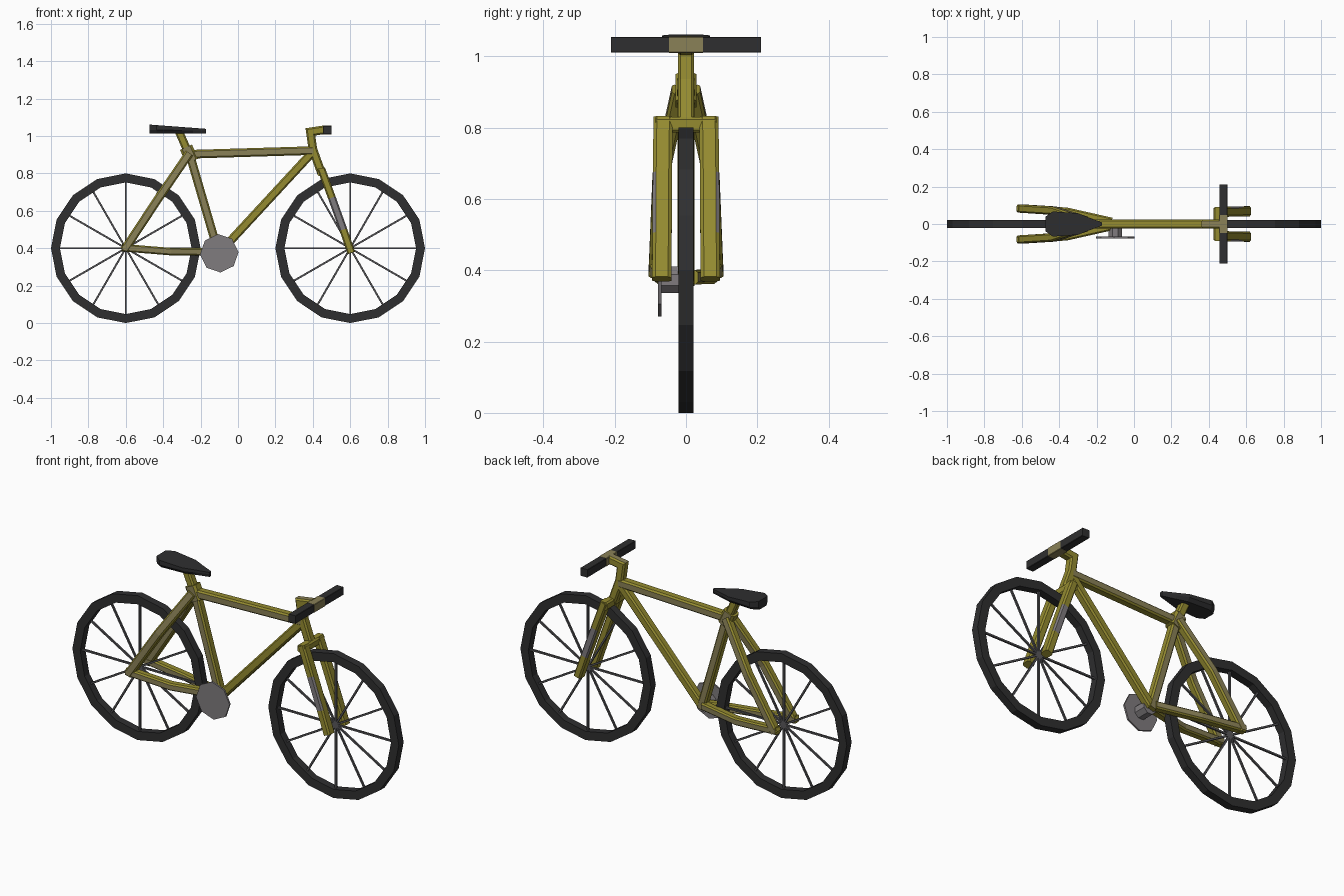
import bpy, bmesh, math
from mathutils import Vector

if "Cube" in bpy.data.objects:
    bpy.data.objects.remove(bpy.data.objects["Cube"])


def material(name, rgb):
    m = bpy.data.materials.new(name)
    m.diffuse_color = (*rgb, 1)
    m.use_nodes = True
    m.node_tree.nodes["Principled BSDF"].inputs["Base Color"].default_value = m.diffuse_color
    return m


YELLOW = material("mustard_yellow", (0.30, 0.26, 0.03))
OLIVE = material("worn_olive", (0.255, 0.22, 0.095))
GREY = material("metal_grey", (0.215, 0.20, 0.21))
SPOKE = material("spoke_grey", (0.10, 0.098, 0.105))
BLACK = material("rubber_black", (0.028, 0.028, 0.029))


def finish(name, bm, mats, rule=None):
    bmesh.ops.recalc_face_normals(bm, faces=bm.faces)
    bm.normal_update()
    if rule:
        for f in bm.faces:
            f.material_index = rule(f)
    me = bpy.data.meshes.new(name)
    bm.to_mesh(me)
    bm.free()
    for m in mats:
        me.materials.append(m)
    ob = bpy.data.objects.new(name, me)
    bpy.context.collection.objects.link(ob)
    return ob


def sweep(bm, path, hy, hz, cut=0.65):
    """Chamfered box section along a path; hy = half width sideways, hz = in the wheel plane."""
    pts = [Vector(p) for p in path]
    prof = [(1, -cut), (1, cut), (cut, 1), (-cut, 1), (-1, cut), (-1, -cut), (-cut, -1), (cut, -1)]
    rings = []
    for i, p in enumerate(pts):
        a = (p - pts[i - 1]).normalized() if i else None
        b = (pts[i + 1] - p).normalized() if i < len(pts) - 1 else None
        t = ((a or b) + (b or a)).normalized()
        miter = 1 / max(0.5, t.dot(a or b))
        ref = Vector((1, 0, 0)) if abs(t.y) > 0.9 else Vector((0, 1, 0))
        side = (ref - t * ref.dot(t)).normalized()
        up = t.cross(side)
        rings.append([bm.verts.new(p + side * hy * u + up * hz * miter * v) for u, v in prof])
    for r, s in zip(rings, rings[1:]):
        for k in range(8):
            bm.faces.new((r[k], r[(k + 1) % 8], s[(k + 1) % 8], s[k]))
    bm.faces.new(rings[0])
    bm.faces.new(rings[-1])


def tube(name, path, hy, hz, mats, rule=None, mirror=False, cut=0.65):
    bm = bmesh.new()
    sweep(bm, path, hy, hz, cut)
    if mirror:
        sweep(bm, [(x, -y, z) for x, y, z in path], hy, hz, cut)
    return finish(name, bm, mats, rule)


def worn(f):
    return 1 if abs(f.normal.y) > 0.8 else 0


def wheel(name, cx):
    # tyre: 16 sided ring with square section
    bm = bmesh.new()
    rings = []
    for i in range(16):
        a = math.tau * i / 16
        rings.append([bm.verts.new((cx + r * math.cos(a), y, 0.4 + r * math.sin(a)))
                      for r, y in ((0.4, -0.021), (0.4, 0.021), (0.352, 0.021), (0.352, -0.021))])
    for i in range(16):
        r, s = rings[i], rings[(i + 1) % 16]
        for k in range(4):
            bm.faces.new((r[k], r[(k + 1) % 4], s[(k + 1) % 4], s[k]))
    finish(name + "_tyre", bm, [BLACK])
    # spokes: six thin rods across the wheel
    bm = bmesh.new()
    for i in range(6):
        a = math.pi * i / 6
        d = Vector((math.cos(a), 0, math.sin(a))) * 0.36
        c = Vector((cx, 0, 0.4))
        sweep(bm, [c - d, c + d], 0.005, 0.005, 0.9)
    finish(name + "_spokes", bm, [SPOKE])


wheel("rear_wheel", -0.6)
wheel("front_wheel", 0.6)

# main frame
FRAME = [YELLOW, OLIVE]
tube("top_tube", [(-0.27, 0, 0.902), (0.40, 0, 0.922)], 0.025, 0.023, FRAME, worn)
tube("seat_tube", [(-0.265, 0, 0.925), (-0.10, 0, 0.36)], 0.024, 0.023, FRAME, worn)
tube("down_tube", [(0.395, 0, 0.91), (-0.10, 0, 0.375)], 0.023, 0.023, [YELLOW])
tube("seat_lug", [(-0.245, 0, 0.865), (-0.278, 0, 0.94)], 0.03, 0.035, FRAME, worn)
tube("seat_post", [(-0.27, 0, 0.92), (-0.318, 0, 1.03)], 0.022, 0.022, [YELLOW])

# rear triangle
tube("seat_stays", [(-0.608, 0.083, 0.39), (-0.43, 0.072, 0.66), (-0.262, 0.018, 0.905)],
     0.022, 0.023, FRAME, worn, mirror=True)
tube("chain_stays", [(-0.62, 0.083, 0.403), (-0.36, 0.066, 0.382), (-0.12, 0.012, 0.38)],
     0.022, 0.020, FRAME, worn, mirror=True)

# fork and steering
tube("fork_legs", [(0.445, 0.064, 0.825), (0.502, 0.066, 0.67), (0.563, 0.067, 0.50), (0.606, 0.068, 0.375)],
     0.027, 0.021, [YELLOW, GREY],
     lambda f: 1 if 0.52 < f.calc_center_median().z < 0.65
     and f.normal.y * f.calc_center_median().y > 0.05 else 0, mirror=True)
tube("fork_crown", [(0.447, -0.085, 0.808), (0.447, 0.085, 0.808)], 0.022, 0.022, [YELLOW])
tube("head_tube", [(0.447, 0, 0.80), (0.400, 0, 0.93), (0.387, 0, 1.022), (0.465, 0, 1.034)],
     0.023, 0.023, FRAME, lambda f: 1 if f.normal.z > 0.8 else 0)
tube("bar_clamp", [(0.478, -0.047, 1.032), (0.478, 0.047, 1.032)], 0.023, 0.023, [OLIVE], cut=0.9)
for s, n in ((-1, "right_grip"), (1, "left_grip")):
    tube(n, [(0.478, 0.045 * s, 1.032), (0.478, 0.21 * s, 1.032)], 0.022, 0.022, [BLACK], cut=0.9)

# seat: outline lofted from narrow underside to wide top
bm = bmesh.new()
half = [(-0.472, 0.04), (-0.435, 0.067), (-0.30, 0.058), (-0.24, 0.034), (-0.17, 0.008)]
outline = half + [(x, -y) for x, y in reversed(half)]
layers = []
for w, z0, slope in ((0.75, 1.013, 0.0), (1.0, 1.032, -0.01), (1.0, 1.061, -0.075)):
    layers.append([bm.verts.new((x, y * w, z0 + slope * (x + 0.472))) for x, y in outline])
for lo, hi in zip(layers, layers[1:]):
    for k in range(len(outline)):
        j = (k + 1) % len(outline)
        bm.faces.new((lo[k], lo[j], hi[j], hi[k]))
bm.faces.new(layers[0])
bm.faces.new(layers[-1])
finish("seat", bm, [BLACK])


def disc(name, sides, r, y0, y1, turn, mat):
    bm = bmesh.new()
    ends = [[bm.verts.new((-0.10 + r * math.cos(turn + math.tau * i / sides), y,
                           0.373 + r * math.sin(turn + math.tau * i / sides)))
             for i in range(sides)] for y in (y0, y1)]
    for k in range(sides):
        j = (k + 1) % sides
        bm.faces.new((ends[0][k], ends[0][j], ends[1][j], ends[1][k]))
    bm.faces.new(ends[0])
    bm.faces.new(ends[1])
    finish(name, bm, [mat])


# crank
disc("chainring", 8, 0.103, -0.078, -0.068, 0.06, GREY)
disc("crank_axle", 8, 0.04, -0.07, 0.0, 0.39, GREY)
